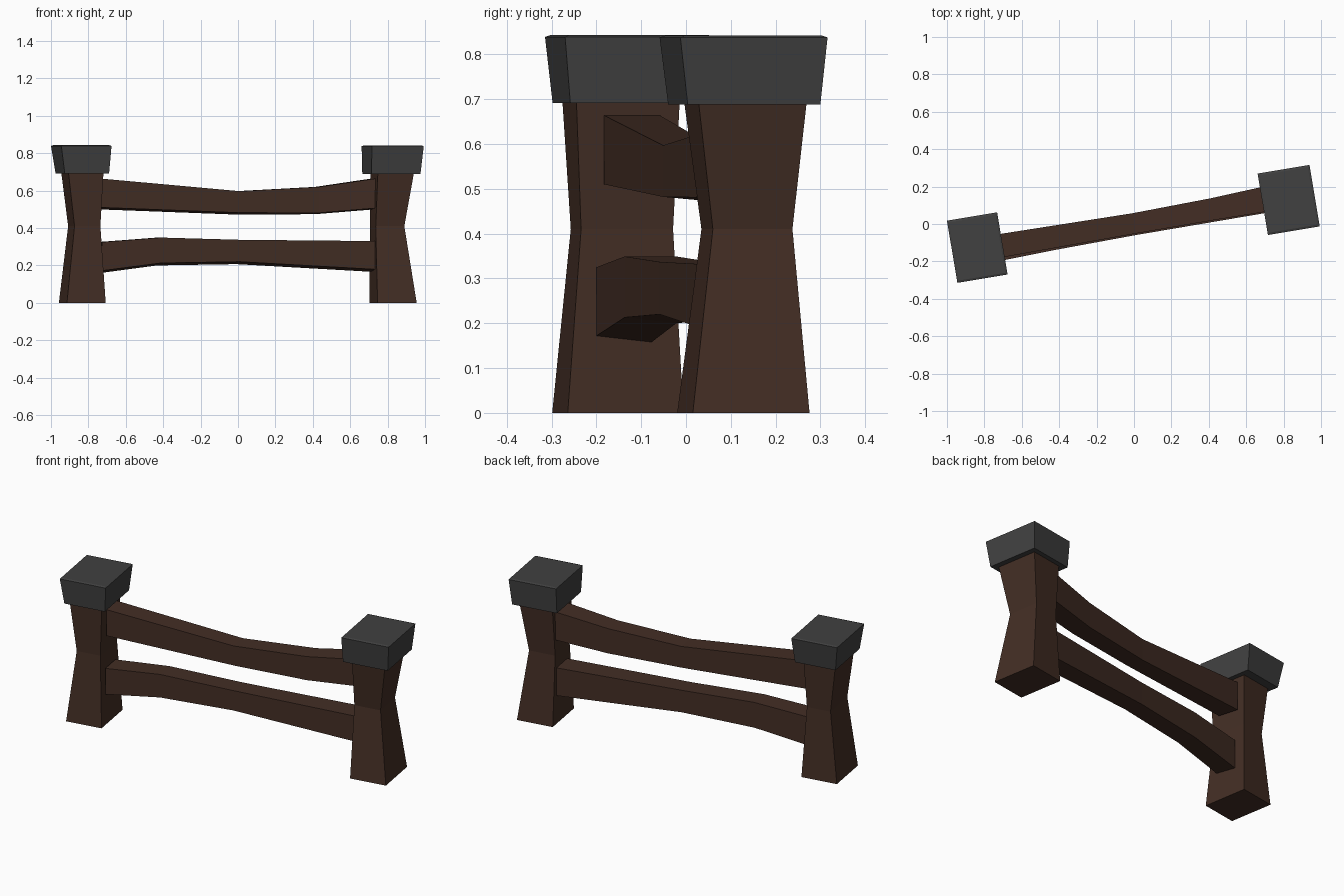
import bpy, bmesh, math
from mathutils import Vector

if "Cube" in bpy.data.objects:
    bpy.data.objects.remove(bpy.data.objects["Cube"])

ANGLE = math.radians(9.5)   # the whole fence is turned slightly
C, S = math.cos(ANGLE), math.sin(ANGLE)


def material(name, color):
    m = bpy.data.materials.new(name)
    m.diffuse_color = (*color, 1)
    m.use_nodes = True
    m.node_tree.nodes["Principled BSDF"].inputs["Base Color"].default_value = m.diffuse_color
    return m


wood = material("dark brown wood", (0.056, 0.027, 0.018))
stone = material("dark grey stone", (0.052, 0.052, 0.052))


def loft(name, rings, mat):
    """Join four-cornered rings into a closed flat-faced solid."""
    bm = bmesh.new()
    loops = [[bm.verts.new(p) for p in ring] for ring in rings]
    for a, b in zip(loops, loops[1:]):
        for i in range(4):
            j = (i + 1) % 4
            bm.faces.new((a[i], a[j], b[j], b[i]))
    bm.faces.new(loops[0][::-1])
    bm.faces.new(loops[-1])
    bmesh.ops.recalc_face_normals(bm, faces=bm.faces)
    me = bpy.data.meshes.new(name)
    bm.to_mesh(me)
    bm.free()
    me.materials.append(mat)
    ob = bpy.data.objects.new(name, me)
    bpy.context.collection.objects.link(ob)


def turn(x, y, z):
    return Vector((x * C - y * S, x * S + y * C, z))


def level(cx, cy, z, w, d):
    """Turned rectangle of size w x d, centred at (cx, cy), at height z."""
    o = Vector((cx, cy, 0))
    return [o + turn(sx * w / 2, sy * d / 2, z)
            for sx, sy in ((-1, -1), (1, -1), (1, 1), (-1, 1))]


def section(x, y0, y1, front_low, back_low, top):
    """Rail cross-section at distance x along the fence."""
    return [turn(x, y0, front_low), turn(x, y1, back_low),
            turn(x, y1, top), turn(x, y0, top)]


# Waisted posts
loft("left_post", [level(-.8325, -.152, 0, .21, .262),
                   level(-.822, -.143, .41, .14, .208),
                   level(-.8325, -.145, .71, .192, .235)], wood)
loft("right_post", [level(.829, .128, 0, .212, .264),
                    level(.798, .136, .41, .155, .18),
                    level(.825, .1325, .705, .197, .247)], wood)

# Flared caps with a slightly raised top
loft("left_cap", [level(-.8325, -.13, .692, .24, .30),
                  level(-.838, -.126, .839, .272, .337),
                  level(-.838, -.126, .843, .25, .315)], stone)
loft("right_cap", [level(.82, .13, .688, .265, .30),
                   level(.827, .1285, .838, .281, .333),
                   level(.827, .1285, .842, .258, .31)], stone)

# Bent rails
loft("upper_rail", [section(-.75, -.06, .066, .51, .50, .664),
                    section(0, -.052, .058, .482, .472, .597),
                    section(.43, -.05, .068, .481, .474, .62),
                    section(.755, -.052, .085, .508, .50, .667)], wood)
loft("lower_rail", [section(-.75, -.077, .048, .172, .158, .325),
                    section(-.43, -.067, .05, .213, .20, .349),
                    section(0, -.06, .055, .22, .207, .337),
                    section(.755, -.058, .075, .178, .165, .33)], wood)
